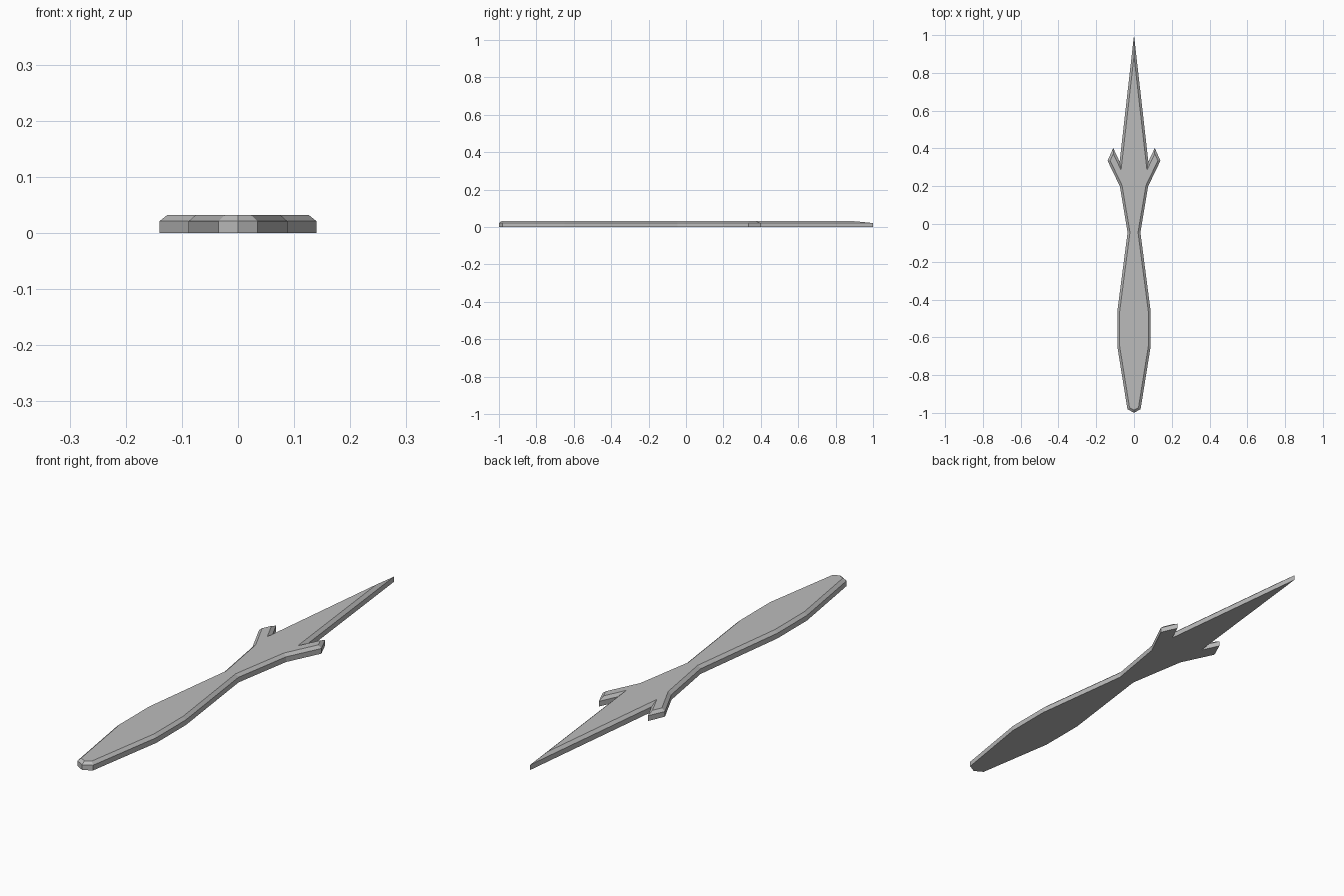
import bpy
import bmesh
from mathutils import Vector

cube = bpy.data.objects.get("Cube")
if cube:
    bpy.data.objects.remove(cube, do_unlink=True)

EDGE_Z, TOP_Z, BEVEL = 0.021, 0.032, 0.0125

# Left half of the outline, from the rounded butt to the pointed tip
half = [(0, -1), (0.035, -0.98), (0.088, -0.65), (0.088, -0.46),
        (0.034, -0.045), (0.075, 0.2), (0.14, 0.335), (0.11, 0.402),
        (0.076, 0.33), (0, 1)]
outline = [Vector(p) for p in half]
outline += [Vector((-x, y)) for x, y in half[-2:0:-1]]


def inset(points, distance):
    """Offset a counter-clockwise outline inwards by an even distance."""
    result = []
    for i, p in enumerate(points):
        a = (p - points[i - 1]).normalized()
        b = (points[(i + 1) % len(points)] - p).normalized()
        na, nb = Vector((-a.y, a.x)), Vector((-b.y, b.x))
        result.append(p + (na + nb) * distance / (1 + na.dot(nb)))
    return result


# Flat blade: straight wall, bevelled rim, flat top and underside
bm = bmesh.new()
rings = [[bm.verts.new((p.x, p.y, z)) for p in points]
         for points, z in ((outline, 0), (outline, EDGE_Z),
                           (inset(outline, BEVEL), TOP_Z))]
for low, high in zip(rings, rings[1:]):
    for i in range(len(low)):
        j = (i + 1) % len(low)
        bm.faces.new((low[i], low[j], high[j], high[i]))
bm.faces.new(rings[-1])
bm.faces.new(rings[0][::-1])
bm.normal_update()

mesh = bpy.data.meshes.new("barbed_blade")
bm.to_mesh(mesh)
bm.free()
blade = bpy.data.objects.new("barbed_blade", mesh)
bpy.context.collection.objects.link(blade)

# Plain grey
grey = bpy.data.materials.new("plain_grey")
grey.use_nodes = True
colour = (0.5, 0.5, 0.5, 1)
grey.diffuse_color = colour
grey.node_tree.nodes["Principled BSDF"].inputs["Base Color"].default_value = colour
mesh.materials.append(grey)
